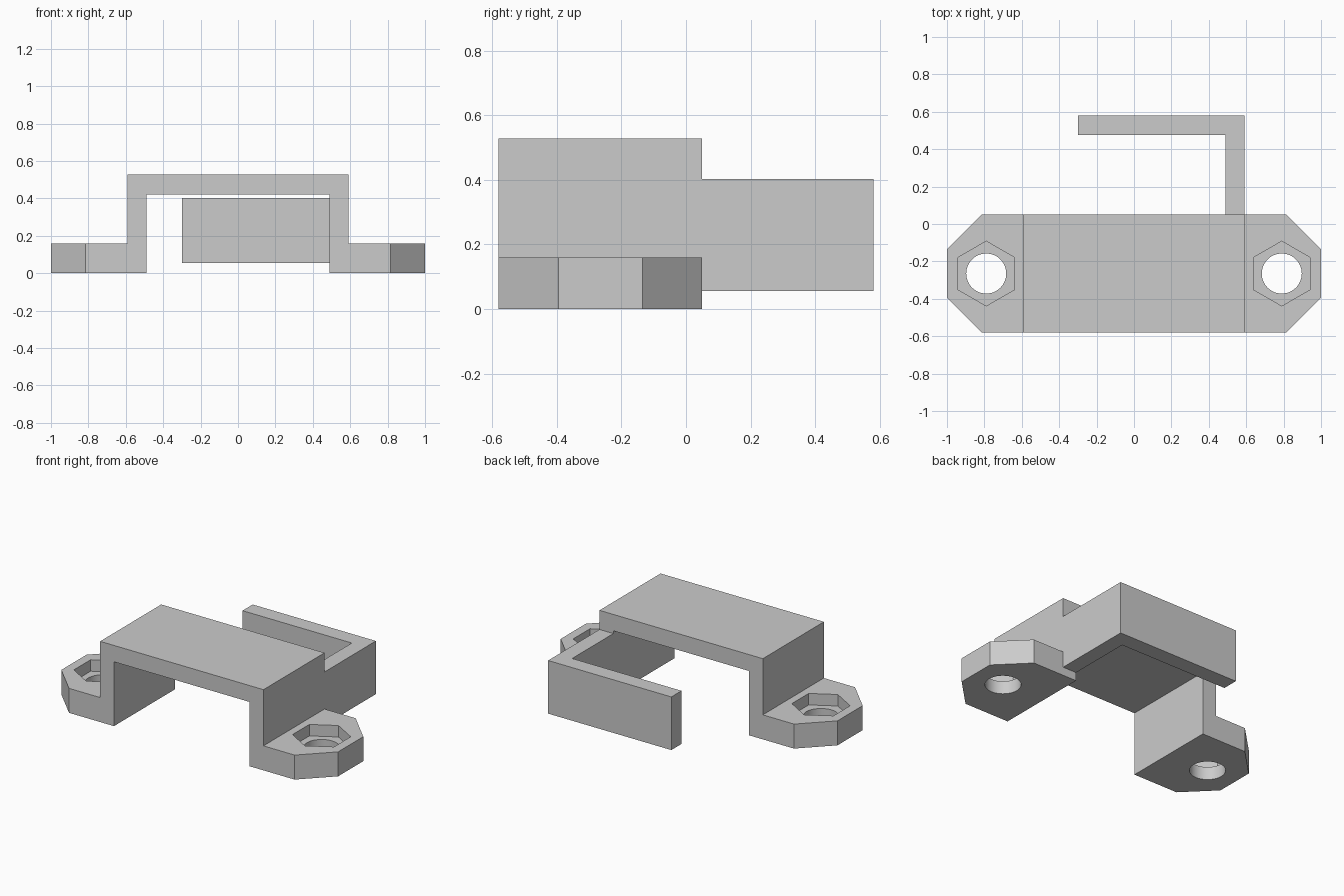
import bpy, bmesh, math
from mathutils import Vector

cube = bpy.data.objects.get("Cube")
if cube:
    bpy.data.objects.remove(cube, do_unlink=True)

FRONT, BACK = -0.58, 0.05
PAD_TOP = 0.16
MID_Y = (FRONT + BACK) / 2

grey = bpy.data.materials.new("plain grey")
grey.use_nodes = True
colour = (0.6, 0.6, 0.6, 1)
grey.diffuse_color = colour
grey.node_tree.nodes["Principled BSDF"].inputs["Base Color"].default_value = colour


def prism(name, points, offset, cuts=()):
    """Extrude a closed outline along offset, then trim it with planes."""
    bm = bmesh.new()
    face = bm.faces.new([bm.verts.new(p) for p in points])
    ext = bmesh.ops.extrude_face_region(bm, geom=[face])
    moved = [g for g in ext["geom"] if isinstance(g, bmesh.types.BMVert)]
    bmesh.ops.translate(bm, verts=moved, vec=offset)
    for co, normal in cuts:
        res = bmesh.ops.bisect_plane(bm, geom=bm.verts[:] + bm.edges[:] + bm.faces[:],
                                     plane_co=co, plane_no=normal, clear_outer=True)
        rim = [g for g in res["geom_cut"] if isinstance(g, bmesh.types.BMEdge)]
        bmesh.ops.holes_fill(bm, edges=rim)
    bmesh.ops.recalc_face_normals(bm, faces=bm.faces[:])
    mesh = bpy.data.meshes.new(name)
    bm.to_mesh(mesh)
    bm.free()
    mesh.materials.append(grey)
    obj = bpy.data.objects.new(name, mesh)
    bpy.context.collection.objects.link(obj)
    return obj


def combine(target, tool, operation):
    """Apply a boolean and discard the helper solid."""
    bpy.context.view_layer.objects.active = target
    mod = target.modifiers.new(operation, "BOOLEAN")
    mod.operation, mod.solver, mod.object = operation, "EXACT", tool
    bpy.ops.object.modifier_apply(modifier=mod.name)
    bpy.data.objects.remove(tool, do_unlink=True)


def ring(x, radius, sides, z):
    turn = [math.tau * i / sides + math.pi / 2 for i in range(sides)]
    return [(x + radius * math.cos(a), MID_Y + radius * math.sin(a), z) for a in turn]


# Hat-shaped bridge with mounting pads, corners of the pads chamfered
half = [(0.49, 0.42), (0.49, 0), (1, 0), (1, PAD_TOP), (0.59, PAD_TOP), (0.59, 0.527)]
outline = half + [(-x, z) for x, z in reversed(half)]
chamfers = [((sx * 0.815, MID_Y + sy * (BACK - MID_Y), 0), Vector((sx, sy, 0)).normalized())
            for sx in (-1, 1) for sy in (-1, 1)]
bracket = prism("bracket", [(x, FRONT, z) for x, z in outline],
                (0, BACK - FRONT, 0), chamfers)

# L-shaped hook behind the left leg
hook_plan = [(0.49, BACK), (0.59, BACK), (0.59, 0.58), (-0.30, 0.58), (-0.30, 0.475), (0.49, 0.475)]
hook = prism("hook", [(x, y, 0.055) for x, y in hook_plan], (0, 0, 0.347))
combine(bracket, hook, "UNION")

# Screw holes with hexagonal nut recesses
for x in (-0.79, 0.79):
    combine(bracket, prism("screw_hole", ring(x, 0.107, 48, -0.1), (0, 0, 0.4)), "DIFFERENCE")
    combine(bracket, prism("nut_recess", ring(x, 0.173, 6, 0.085), (0, 0, 0.2)), "DIFFERENCE")

# Smooth the round holes, keep every hard edge
bpy.ops.object.select_all(action="DESELECT")
bracket.select_set(True)
bpy.context.view_layer.objects.active = bracket
bpy.ops.object.shade_smooth_by_angle(angle=math.radians(30))
